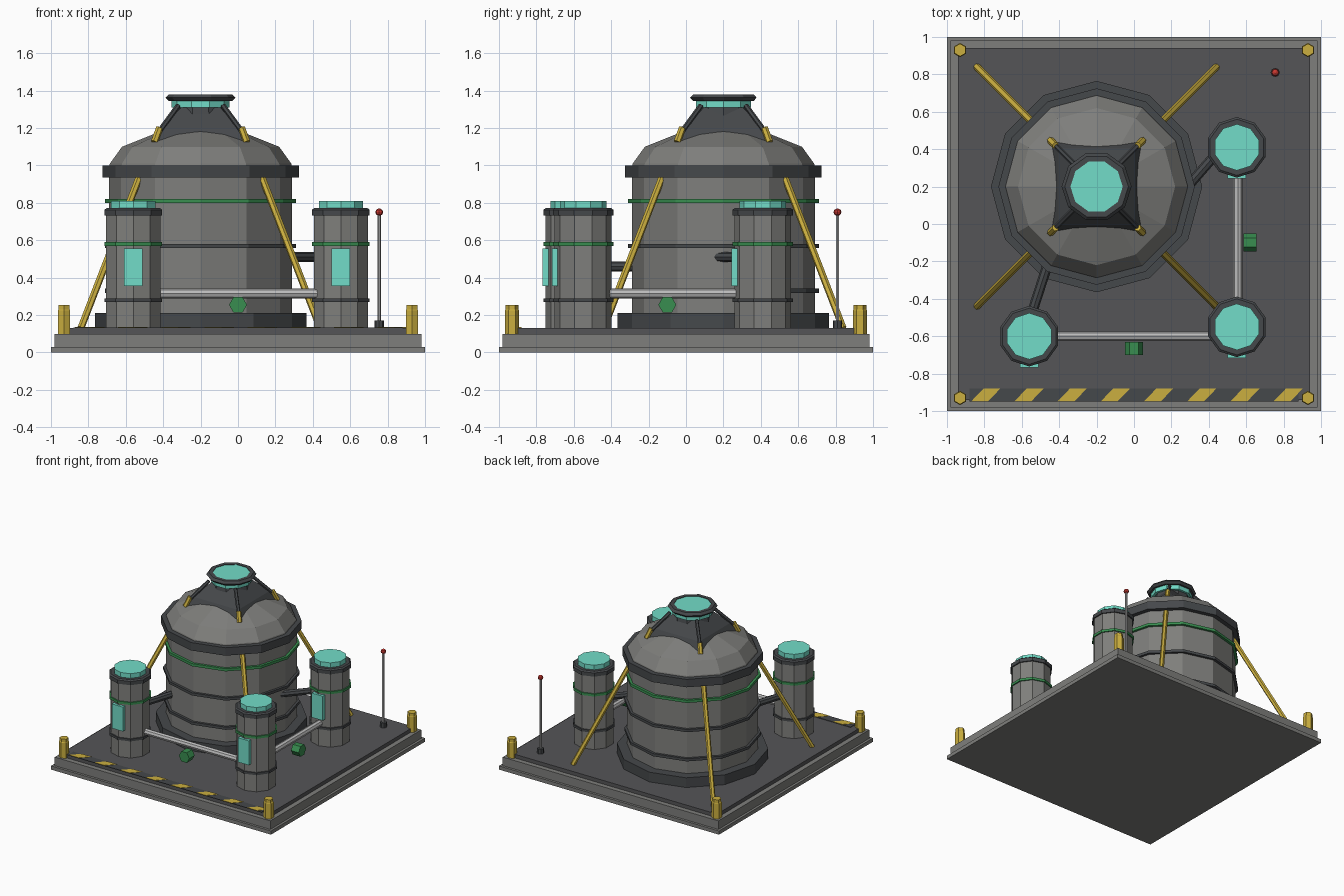
import bpy, bmesh, math
from mathutils import Vector

if "Cube" in bpy.data.objects:
    bpy.data.objects.remove(bpy.data.objects["Cube"])


def material(name, rgb):
    m = bpy.data.materials.new(name)
    m.diffuse_color = (*rgb, 1)
    m.use_nodes = True
    m.node_tree.nodes["Principled BSDF"].inputs["Base Color"].default_value = m.diffuse_color
    return m


DARK = material("dark_metal", (0.06, 0.065, 0.07))
DECK = material("deck_grey", (0.09, 0.09, 0.095))
GREY = material("warm_grey", (0.21, 0.21, 0.2))
LIGHT = material("light_pipe", (0.5, 0.5, 0.5))
CYAN = material("cyan_glow", (0.17, 0.72, 0.58))
YELLOW = material("yellow", (0.6, 0.43, 0.05))
GREEN = material("green", (0.04, 0.27, 0.08))
RED = material("red", (0.6, 0.04, 0.03))


def make(name, verts, faces, mat):
    me = bpy.data.meshes.new(name)
    me.from_pydata(verts, [], faces)
    bm = bmesh.new()
    bm.from_mesh(me)
    bmesh.ops.recalc_face_normals(bm, faces=bm.faces)
    bm.to_mesh(me)
    bm.free()
    me.materials.append(mat)
    ob = bpy.data.objects.new(name, me)
    bpy.context.collection.objects.link(ob)
    return ob


def lathe(name, centre, profile, sides, mat, phase=0.0):
    """Closed solid turned from (radius, height) points, bottom to top."""
    verts, faces = [], []
    for r, z in profile:
        for i in range(sides):
            a = phase + i * math.tau / sides
            verts.append((centre[0] + r * math.cos(a), centre[1] + r * math.sin(a), z))
    for k in range(len(profile) - 1):
        for i in range(sides):
            j = (i + 1) % sides
            faces.append((k * sides + i, k * sides + j, (k + 1) * sides + j, (k + 1) * sides + i))
    faces.append(tuple(range(sides)))
    faces.append(tuple(range(len(verts) - sides, len(verts))))
    return make(name, verts, faces, mat)


def drum(name, c, r, z0, z1, sides, mat, phase=0.0):
    return lathe(name, c, [(r, z0), (r, z1)], sides, mat, phase)


def rod(name, a, b, r, mat, sides=6):
    a, b = Vector(a), Vector(b)
    ob = drum(name, (0, 0), r, 0, (b - a).length, sides, mat)
    q = (b - a).to_track_quat('Z', 'Y').to_matrix().to_4x4()
    q.translation = a
    ob.data.transform(q)
    return ob


def box(name, lo, hi, mat):
    c = ((lo[0] + hi[0]) / 2, (lo[1] + hi[1]) / 2)
    ob = drum(name, (0, 0), math.sqrt(0.5), lo[2], hi[2], 4, mat, math.pi / 4)
    for v in ob.data.vertices:
        v.co.x = c[0] + v.co.x * (hi[0] - lo[0])
        v.co.y = c[1] + v.co.y * (hi[1] - lo[1])
    return ob


# Base platform
box("base_skirt", (-1, -1, 0), (1, 1, 0.03), GREY)
box("base_slab", (-0.98, -0.98, 0.03), (0.98, 0.98, 0.10), GREY)
box("deck", (-0.94, -0.94, 0.10), (0.94, 0.94, 0.13), DECK)

# Hazard strip along the front edge
box("hazard_strip", (-0.88, -0.95, 0.13), (0.88, -0.88, 0.134), DARK)
for i in range(8):
    x = -0.872 + i * 0.231
    pts = [(x, -0.95), (x + 0.09, -0.95), (x + 0.157, -0.88), (x + 0.067, -0.88)]
    verts = [(px, py, z) for z in (0.132, 0.136) for px, py in pts]
    make("hazard_stripe", verts, [(0, 1, 2, 3), (4, 5, 6, 7)] +
         [(k, (k + 1) % 4, (k + 1) % 4 + 4, k + 4) for k in range(4)], YELLOW)

# Corner posts
for sx in (-1, 1):
    for sy in (-1, 1):
        lathe("corner_post", (sx * 0.93, sy * 0.93),
              [(0.038, 0.10), (0.038, 0.225), (0.034, 0.23), (0.034, 0.255)], 6, YELLOW, math.pi / 6)

# Main vessel
M = (-0.2, 0.2)
drum("vessel_foot", M, 0.565, 0.13, 0.21, 12, DARK)
drum("vessel_body", M, 0.49, 0.13, 0.98, 12, GREY)
for z, mat in ((0.33, DARK), (0.57, DARK), (0.81, GREEN)):
    drum("vessel_band", M, 0.51, z - 0.011, z + 0.011, 12, mat)
drum("vessel_collar", M, 0.525, 0.935, 1.0, 12, DARK)
lathe("vessel_dome", M, [(0.49, 0.99), (0.485, 1.01), (0.42, 1.10), (0.22, 1.18), (0.03, 1.2)], 12, GREY)

# Vent on the dome: square hood, neck, glowing ring and rim
R2 = math.sqrt(2)
lathe("vent_hood", M, [(0.24 * R2, 1.13), (0.205 * R2, 1.2), (0.105 * R2, 1.31)], 4, DARK, math.pi / 4)
lathe("vent_neck", M, [(0.16, 1.2), (0.135, 1.315)], 10, DARK)
drum("vent_glow", M, 0.155, 1.31, 1.372, 10, CYAN)
rim = [(0.14, 1.345), (0.17, 1.345), (0.187, 1.362), (0.17, 1.38), (0.14, 1.38), (0.14, 1.345)]
ring = lathe("vent_rim", M, rim, 10, DARK)
bm = bmesh.new()
bm.from_mesh(ring.data)
bmesh.ops.delete(bm, geom=[f for f in bm.faces if len(f.verts) > 4], context='FACES_ONLY')
bmesh.ops.remove_doubles(bm, verts=bm.verts, dist=0.0001)
bm.to_mesh(ring.data)
bm.free()
drum("vent_lens", M, 0.142, 1.36, 1.376, 10, CYAN)

# Diagonal braces and hood ribs
for sx in (-1, 1):
    for sy in (-1, 1):
        def p(d, z):
            return (M[0] + sx * d, M[1] + sy * d, z)
        rod("brace", p(0.64, 0.13), p(0.325, 0.945), 0.019, YELLOW)
        rod("hood_rib", p(0.12, 1.32), p(0.23, 1.17), 0.014, DARK)
        rod("rib_foot", p(0.22, 1.2), p(0.247, 1.125), 0.019, YELLOW)

# Side tanks
for c in ((0.55, 0.41), (0.55, -0.55), (-0.56, -0.6)):
    drum("tank_body", c, 0.152, 0.13, 0.75, 10, GREY, math.pi / 10)
    drum("tank_band", c, 0.162, 0.271, 0.29, 10, DARK, math.pi / 10)
    drum("tank_green_band", c, 0.162, 0.57, 0.59, 10, GREEN, math.pi / 10)
    lathe("tank_collar", c, [(0.162, 0.733), (0.162, 0.763), (0.15, 0.772)], 10, DARK, math.pi / 10)
    drum("tank_cap", c, 0.124, 0.76, 0.81, 10, CYAN, math.pi / 10)
    box("tank_window", (c[0] - 0.05, c[1] - 0.167, 0.355), (c[0] + 0.05, c[1] - 0.12, 0.555), CYAN)

# Pipes between tanks and vessel
rod("front_pipe", (-0.45, -0.6, 0.315), (0.45, -0.6, 0.315), 0.026, LIGHT, 8)
rod("side_pipe", (0.555, -0.45, 0.315), (0.555, 0.31, 0.315), 0.026, LIGHT, 8)
rod("feed_pipe_right", (0.26, 0.17, 0.51), (0.47, 0.41, 0.51), 0.027, DARK, 8)
rod("feed_pipe_left", (-0.45, -0.18, 0.46), (-0.56, -0.52, 0.46), 0.027, DARK, 8)

# Green valves
rod("front_valve", (0, -0.63, 0.255), (0, -0.70, 0.255), 0.048, GREEN).data.update()
rod("side_valve", (0.585, -0.1, 0.255), (0.655, -0.1, 0.255), 0.048, GREEN)

# Antenna
A = (0.755, 0.81)
drum("antenna_foot", A, 0.025, 0.13, 0.17, 8, DARK)
drum("antenna_mast", A, 0.01, 0.17, 0.74, 6, LIGHT)
lathe("antenna_lamp", A, [(0.004, 0.73), (0.017, 0.738), (0.021, 0.75), (0.017, 0.762), (0.004, 0.77)], 8, RED)
